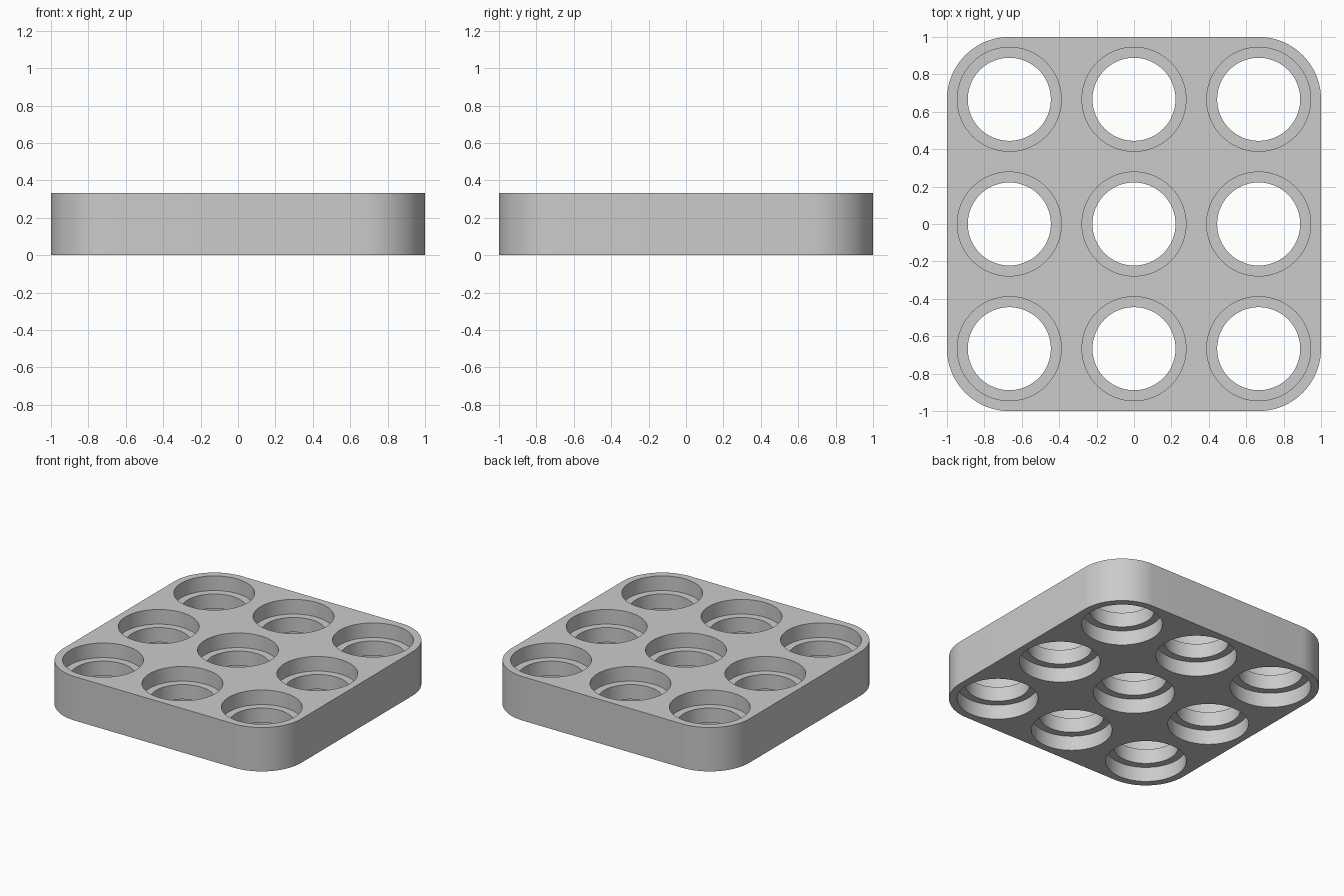
import bpy, bmesh
from math import sin, cos, pi

HEIGHT = 1 / 3        # plate thickness
CORNER = 1 / 3        # plan corner radius
PITCH = 2 / 3         # hole spacing
BORE, SEAT = 0.222, 0.278   # through hole and counterbore radii
DEPTH = 0.111         # counterbore depth
SIDES = 96

cube = bpy.data.objects.get("Cube")
if cube:
    bpy.data.objects.remove(cube, do_unlink=True)

grey = bpy.data.materials.new("light grey")
grey.use_nodes = True
colour = (0.6, 0.6, 0.6, 1)
grey.diffuse_color = colour
grey.node_tree.nodes["Principled BSDF"].inputs["Base Color"].default_value = colour


def make_object(name, bm):
    bmesh.ops.recalc_face_normals(bm, faces=bm.faces)
    mesh = bpy.data.meshes.new(name)
    bm.to_mesh(mesh)
    bm.free()
    mesh.materials.append(grey)
    obj = bpy.data.objects.new(name, mesh)
    bpy.context.collection.objects.link(obj)
    return obj


def loft(bm, rings):
    """Capped solid through a stack of matching rings of points."""
    loops = [[bm.verts.new(p) for p in ring] for ring in rings]
    for low, high in zip(loops, loops[1:]):
        for i in range(len(low)):
            j = (i + 1) % len(low)
            bm.faces.new((low[i], low[j], high[j], high[i]))
    bm.faces.new(loops[0][::-1])
    bm.faces.new(loops[-1])


# Rounded square plate
outline = []
for corner, (sx, sy) in enumerate([(1, 1), (-1, 1), (-1, -1), (1, -1)]):
    for step in range(25):
        a = (corner + step / 24) * pi / 2
        outline.append((sx * (1 - CORNER) + CORNER * cos(a),
                        sy * (1 - CORNER) + CORNER * sin(a)))
bm = bmesh.new()
loft(bm, [[(x, y, z) for x, y in outline] for z in (0, HEIGHT)])
plate = make_object("holder_plate", bm)

# Stepped cutters: a seat above and below each through hole
profile = [(SEAT, -0.1), (SEAT, DEPTH), (BORE, DEPTH),
           (BORE, HEIGHT - DEPTH), (SEAT, HEIGHT - DEPTH), (SEAT, HEIGHT + 0.1)]
angles = [2 * pi * i / SIDES for i in range(SIDES)]
bm = bmesh.new()
for cx in (-PITCH, 0, PITCH):
    for cy in (-PITCH, 0, PITCH):
        loft(bm, [[(cx + r * cos(a), cy + r * sin(a), z) for a in angles]
                  for r, z in profile])
cutter = make_object("hole_cutter", bm)
cutter.hide_render = True

# Cut the holes and shade the round walls smooth
cut = plate.modifiers.new("holes", 'BOOLEAN')
cut.operation = 'DIFFERENCE'
cut.solver = 'EXACT'
cut.object = cutter
bpy.ops.object.select_all(action='DESELECT')
plate.select_set(True)
bpy.context.view_layer.objects.active = plate
bpy.ops.object.modifier_apply(modifier=cut.name)
bpy.data.objects.remove(cutter, do_unlink=True)
bpy.ops.object.shade_smooth_by_angle()
